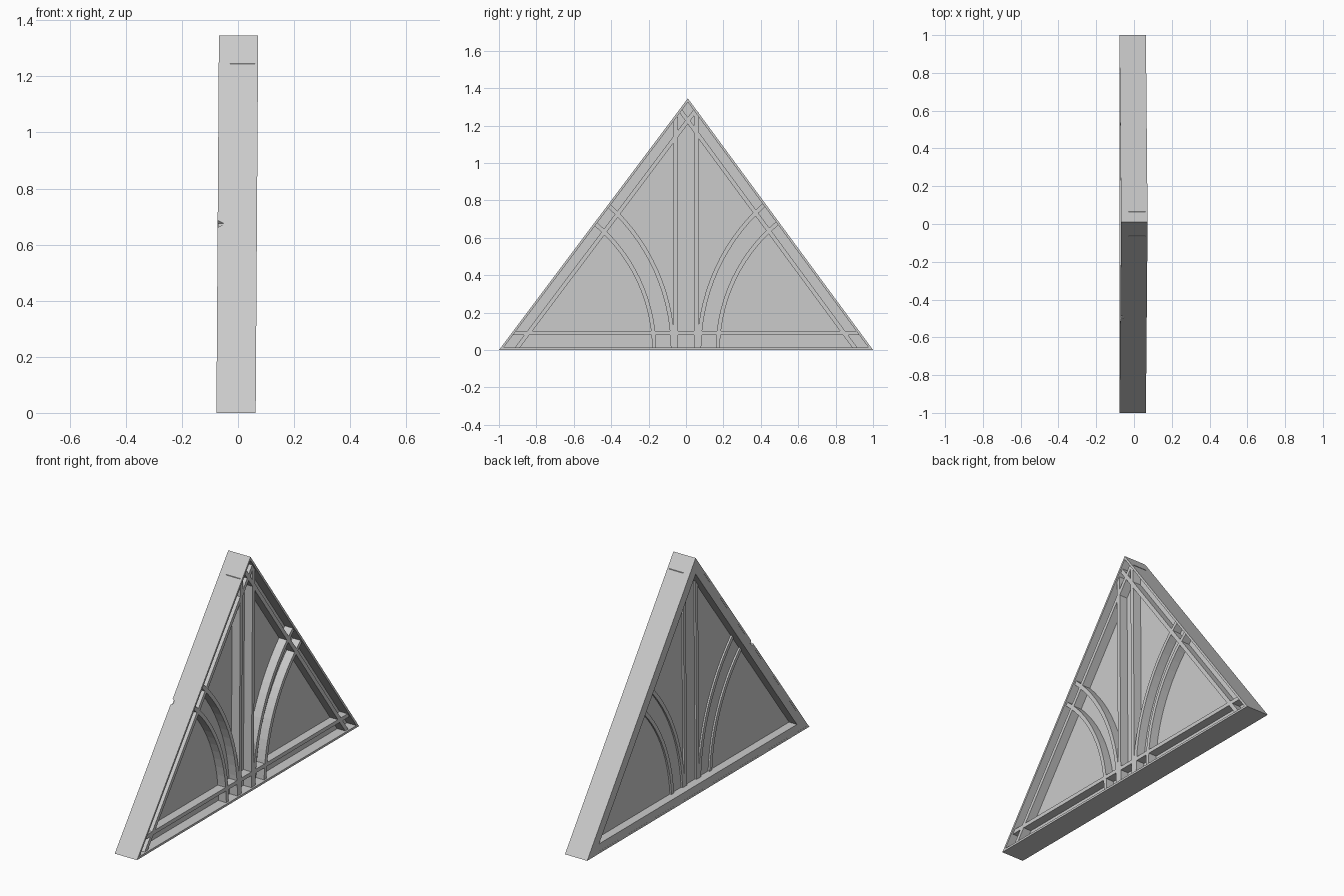
import bpy, bmesh, math
from mathutils import Vector
from mathutils.geometry import intersect_line_line_2d

cube = bpy.data.objects.get("Cube")
if cube:
    bpy.data.objects.remove(cube)

stone = bpy.data.materials.new("pale_grey")
stone.use_nodes = True
grey = (0.6, 0.6, 0.6, 1)
stone.diffuse_color = grey
stone.node_tree.nodes["Principled BSDF"].inputs["Base Color"].default_value = grey

# Gable outline in (y, z): base, back slope, front slope
TRI = [Vector((-1, 0)), Vector((1, 0)), Vector((0.01, 1.345))]
RIM = 0.012
FLOOR, BAR_TOP, BACK = 0.01, 0.06, -0.02


def edge(i):
    a, b = TRI[i], TRI[(i + 1) % 3]
    d = (b - a).normalized()
    return a, d, Vector((-d.y, d.x))


def corner(i, oi, j, oj):
    """Meeting point of edge i moved in by oi and edge j moved in by oj."""
    (a, d, n), (b, e, m) = edge(i), edge(j)
    p, q = a + n * oi, b + m * oj
    return intersect_line_line_2d(p - d * 9, p + d * 9, q - e * 9, q + e * 9)


def inset(o):
    return [corner(i, o, (i + 1) % 3, o) for i in range(3)]


def build(name, polys, x0, x1):
    """Extrude flat (y, z) polygons from x0 to x1, with the slight lean in x."""
    bm = bmesh.new()
    for poly in polys:
        bm.faces.new([bm.verts.new((x0, p.x, p.y)) for p in poly])
    bmesh.ops.remove_doubles(bm, verts=bm.verts, dist=1e-5)
    new = bmesh.ops.extrude_face_region(bm, geom=bm.faces[:])["geom"]
    for v in new:
        if isinstance(v, bmesh.types.BMVert):
            v.co.x = x1
    for v in bm.verts:
        v.co.x += 0.009 * v.co.z / 1.345 - 0.007
    bmesh.ops.recalc_face_normals(bm, faces=bm.faces)
    me = bpy.data.meshes.new(name)
    bm.to_mesh(me)
    bm.free()
    me.materials.append(stone)
    ob = bpy.data.objects.new(name, me)
    bpy.context.collection.objects.link(ob)
    return ob


def ring(name, o0, o1, x0, x1):
    a, b = inset(o0), inset(o1)
    quads = [(a[i], a[(i + 1) % 3], b[(i + 1) % 3], b[i]) for i in range(3)]
    return build(name, quads, x0, x1)


def inside(p):
    return all((p - a).dot(n) > RIM * 0.6 for a, d, n in map(edge, range(3)))


def bar(name, path, width=0.022, steps=14):
    """Thin bar along path(t), ending where it meets the outer rim."""
    lo, hi = 0.05, 1.4
    for _ in range(30):
        mid = (lo + hi) / 2
        lo, hi = (mid, hi) if inside(path(mid)) else (lo, mid)
    pts = [path(0.008 + (lo - 0.008) * k / steps) for k in range(steps + 1)]
    sides = []
    for k, p in enumerate(pts):
        d = (pts[min(k + 1, steps)] - pts[max(k - 1, 0)]).normalized()
        off = Vector((-d.y, d.x)) * width / 2
        sides.append((p - off, p + off))
    quads = [(a[0], b[0], b[1], a[1]) for a, b in zip(sides, sides[1:])]
    build(name, quads, BACK - 0.01, BAR_TOP)


# Enclosing rim, rear frame and recessed panel
outer_rim = ring("outer_rim", 0, RIM, -0.07, 0.07)
rear_frame = ring("rear_frame", RIM * 0.5, 0.055, -0.0695, BACK + 0.01)
build("panel", [inset(RIM * 0.5)], BACK, FLOOR)

# Rails parallel to each side, running through to the rim
for i, name in enumerate(("bottom_rail", "back_rail", "front_rail")):
    near = 0.08 if i == 0 else 0.06
    j, k = (i + 1) % 3, (i + 2) % 3
    quad = [corner(i, o, s, RIM * 0.6) for o, s in
            ((near, k), (near, j), (near + 0.022, j), (near + 0.022, k))]
    build(name, [quad], BACK + 0.01, BAR_TOP)

# Upright mullions and curved tracery, mirrored front to back
for side, label in ((-1, "front"), (1, "back")):
    bar(label + "_mullion", lambda t: Vector((side * 0.055, t)), steps=1)
    for part, foot, r in (("inner", 0.07, 1.04), ("outer", 0.17, 0.88)):
        bar(f"{label}_{part}_arch",
            lambda t: Vector((side * (foot + r * (1 - math.cos(t))), r * math.sin(t))))

# Small chip in the front slope
bpy.ops.mesh.primitive_cone_add(vertices=4, radius1=0.026, radius2=0, depth=0.03,
                                location=(-0.062, -0.495, 0.675),
                                rotation=(0, math.pi / 2, 0))
chip = bpy.context.object
chip.name = "chip_cutter"
chip.hide_render = True
chip.hide_viewport = True
chip.display_type = 'WIRE'
for ob in (outer_rim, rear_frame):
    mod = ob.modifiers.new("chip", 'BOOLEAN')
    mod.operation = 'DIFFERENCE'
    mod.object = chip
    mod.solver = 'EXACT'
